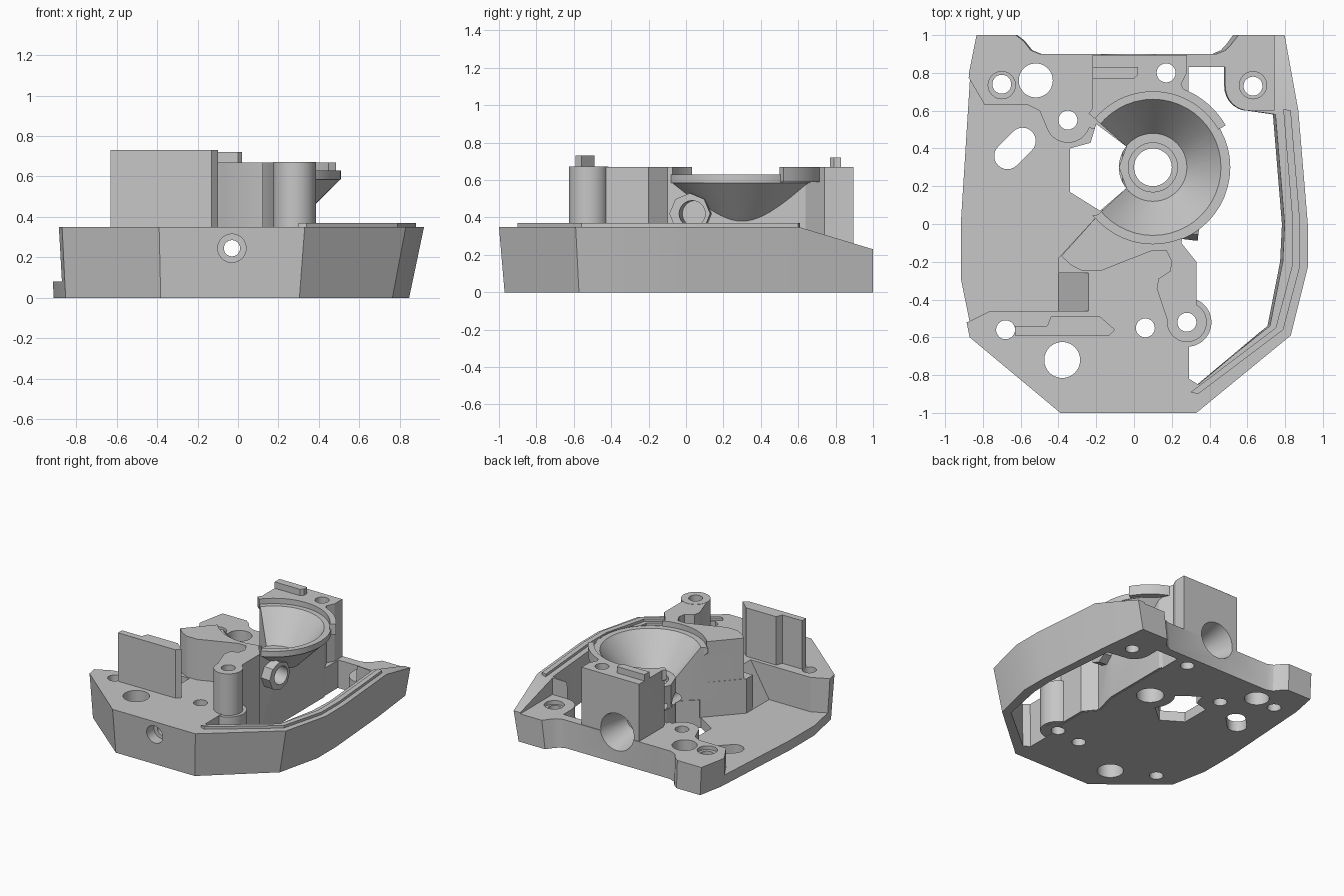
import bpy, bmesh, math
from mathutils import Vector

cube = bpy.data.objects.get("Cube")
if cube:
    bpy.data.objects.remove(cube, do_unlink=True)

grey = bpy.data.materials.new("plain grey")
grey.use_nodes = True
shade = (.57, .57, .57, 1)
grey.diffuse_color = shade
grey.node_tree.nodes["Principled BSDF"].inputs["Base Color"].default_value = shade


def finish(name, bm):
    bmesh.ops.recalc_face_normals(bm, faces=bm.faces)
    mesh = bpy.data.meshes.new(name)
    bm.to_mesh(mesh)
    bm.free()
    mesh.materials.append(grey)
    obj = bpy.data.objects.new(name, mesh)
    bpy.context.collection.objects.link(obj)
    return obj


def bridge(name, ring_a, ring_b):
    """Closed solid between two matching rings of points."""
    bm = bmesh.new()
    a = [bm.verts.new(p) for p in ring_a]
    b = [bm.verts.new(p) for p in ring_b]
    bm.faces.new(a)
    bm.faces.new(b)
    for i in range(len(a)):
        j = (i + 1) % len(a)
        bm.faces.new((a[i], a[j], b[j], b[i]))
    return finish(name, bm)


def prism(name, outline, low, high, taper=None):
    """Upright solid; taper moves each point of the lower outline."""
    lower = [taper(x, y) if taper else (x, y) for x, y in outline]
    return bridge(name, [(x, y, low) for x, y in lower], [(x, y, high) for x, y in outline])


def rod(name, start, end, r_start, r_end=None, sides=48):
    """Cylinder or cone between two points."""
    start, end = Vector(start), Vector(end)
    axis = end - start
    bm = bmesh.new()
    bmesh.ops.create_cone(bm, cap_ends=True, segments=sides, radius1=r_start,
                          radius2=r_end or r_start, depth=axis.length)
    turn = axis.to_track_quat('Z', 'Y').to_matrix().to_4x4()
    turn.translation = (start + end) / 2
    bmesh.ops.transform(bm, matrix=turn, verts=bm.verts)
    return finish(name, bm)


def upright(name, x, y, low, high, r_low, r_high=None):
    return rod(name, (x, y, low), (x, y, high), r_low, r_high)


def combine(target, parts, operation):
    """Apply each part as a boolean, then drop it."""
    for part in parts:
        mod = target.modifiers.new("bool", 'BOOLEAN')
        mod.operation, mod.object, mod.solver = operation, part, 'EXACT'
        graph = bpy.context.evaluated_depsgraph_get()
        mesh = bpy.data.meshes.new_from_object(target.evaluated_get(graph))
        target.modifiers.clear()
        target.data = mesh
        bpy.data.objects.remove(part, do_unlink=True)


def arc(x, y, r, first, last, steps=24):
    turns = [math.radians(first + (last - first) * i / steps) for i in range(steps + 1)]
    return [(x + r * math.cos(t), y + r * math.sin(t)) for t in turns]


def base_taper(x, y):
    return (x * (.92 if x > 0 else .98), y * (.97 if y < 0 else 1))


def void_taper(x, y):
    return (x * .95, y)


# Tapered tray
left_edge = [(-.5, .9), (-.55, .92), (-.59, .97), (-.63, 1), (-.84, 1), (-.88, .8),
             (-.93, .02), (-.93, -.3), (-.87, -.6), (-.39, -1)]
right_edge = [(.33, -1), (.83, -.59), (.92, -.23), (.92, 0), (.87, .6), (.82, 1),
              (.57, 1), (.53, .95), (.5, .92), (.45, .9)]
housing = prism("housing", left_edge + right_edge, 0, .35, base_taper)

# Side opening, left recess with its ramp, lowered and sloped rear
opening = [(.3, .83), (.5, .83), (.5, .74)] + arc(.63, .73, .13, 180, 270, 8) + [
    (.77, .58), (.82, 0), (.81, -.2), (.74, -.54), (.35, -.85), (.3, -.82),
    (.3, -.6), (.33, -.4), (.33, -.2), (.25, -.1), (.3, .1)]
recess = [(-2, -.52), (-.88, -.52), (-.76, -.46), (-.4, -.46), (-.4, -.18), (-.17, .07), (-.2, .5)]
recess += arc(-.35, .55, .12, -20, -150, 12) + [
    (-.5, .6), (-.56, .63), (-.79, .63), (-.89, .8), (-2, .8)]
rear = [(-2, .4), (-.22, .4), (-.22, .6), (.74, .6), (.74, 2), (-2, 2)]
slope = [(.6, .35), (1.1, .2), (1.1, .9), (.6, .9)]
ramp = [(-.42, .08), (-.4, .08), (-.24, .35), (-.24, .5), (-.42, .5)]
combine(housing, [
    prism("opening", opening, -.1, .9, void_taper),
    prism("recess", recess, .08, .9),
    prism("rear_step", rear, .22, .9),
    bridge("rear_slope", [(-2, y, z) for y, z in slope], [(2, y, z) for y, z in slope]),
    bridge("ramp", [(x, -.46, z) for x, z in ramp], [(x, -.26, z) for x, z in ramp]),
], 'DIFFERENCE')

# Tall core, pillar, funnel shell, side nozzle
core = [(-.22, .895), (.28, .895), (.28, .8), (.25, .74), (.3, .64), (.3, .1), (.25, -.1),
        (.33, -.2), (.33, -.45), (.3, -.55), (.19, -.55), (.12, -.34), (.13, -.29),
        (.19, -.25), (.2, -.2), (.17, -.14), (.1, -.14), (-.08, -.21), (-.18, -.25),
        (-.27, -.25), (-.33, -.22), (-.385, -.17), (-.17, .07), (-.17, .4), (-.22, .56)]
fx, fy = .1, .3
combine(housing, [
    prism("core", core, .003, .67),
    upright("pillar_foot", .28, -.52, .005, .345, .13),
    upright("pillar", .28, -.52, .004, .672, .105),
    upright("funnel_cone", fx, fy, .38, .59, .2, .41),
    upright("funnel_rim", fx, fy, .585, .63, .41),
    rod("side_nozzle", (.1, .05, .42), (.35, .02, .42), .11, sides=8)], 'UNION')

# Funnel bore, open wedge, horizontal bore
wedge = [(-.34, .4), (-.23, .43), (-.2, .53), (-.04, .41)] + arc(fx, fy, .18, 145, 215, 10) + [
    (-.04, .19), (-.18, .07), (-.34, .17)]
upper = [(-.08, .3), (-.04, .41), (-.2, .55), (-.23, .62), (-.5, .62), (-.5, 0), (-.19, .05),
         (-.04, .19)]
bx, bz = -.03, .245
cuts = [upright("funnel_recess", fx, fy, .628, .9, .405),
        upright("funnel_inside", fx, fy, .4, .64, .18, .37),
        upright("seat", fx, fy, .35, .5, .13),
        prism("wedge", wedge, -.1, .9),
        prism("upper_wedge", upper, .22, .9),
        rod("bore", (bx, -2, bz), (bx, 2, bz), .04),
        rod("front_socket", (bx, -1.1, bz), (bx, -.9, bz), .07),
        rod("rear_socket", (bx, .65, bz), (bx, .92, bz), .09, .15),
        rod("nozzle_hole", (.24, .05, .42), (.5, .01, .42), .07)]

# Screw holes, counterbores and the slanted slot
for x, y, r in ((-.68, -.56, .05), (-.38, -.72, .095), (.06, -.55, .05), (.28, -.52, .05),
                (-.7, .74, .05), (-.52, .76, .09), (-.35, .55, .05), (.63, .73, .05),
                (.17, .8, .05), (fx, fy, .1)):
    cuts.append(upright("hole", x, y, -.1, .9, r))
for x in (-.7, .63):
    cuts.append(upright("counterbore", x, .735, .19, .5, .072))
slot = arc(-.59, .44, .07, -45, 135, 12) + arc(-.67, .36, .07, 135, 315, 12)
cuts.append(prism("slot", slot, -.1, .5))
combine(housing, cuts, 'DIFFERENCE')

# Separate raised pieces
lip = arc(fx, fy, .4, 30, 140) + arc(fx, fy, .445, 140, 30)
plate = [(-.63, -.54), (-.63, -.59), (-.13, -.59), (-.1, -.56), (-.18, -.49),
         (-.44, -.49), (-.46, -.54)]
ridge = [(.34, -.9), (.79, -.56), (.88, -.22), (.88, 0), (.83, .6)]
inner = [(x - .04, y + .01) for x, y in reversed(ridge)]
key = [(-.22, .77), (0, .77), (.02, .79), (.02, .83), (-.22, .83)]
parts = [housing,
         prism("back_lip", lip, .59, .67),
         prism("upright_plate", plate, .3, .73),
         prism("locating_key", key, .66, .72),
         prism("rail", ridge + inner, .34, .37)]

bpy.ops.object.select_all(action='DESELECT')
for part in parts:
    part.select_set(True)
bpy.context.view_layer.objects.active = housing
bpy.ops.object.shade_smooth_by_angle(angle=math.radians(25))
